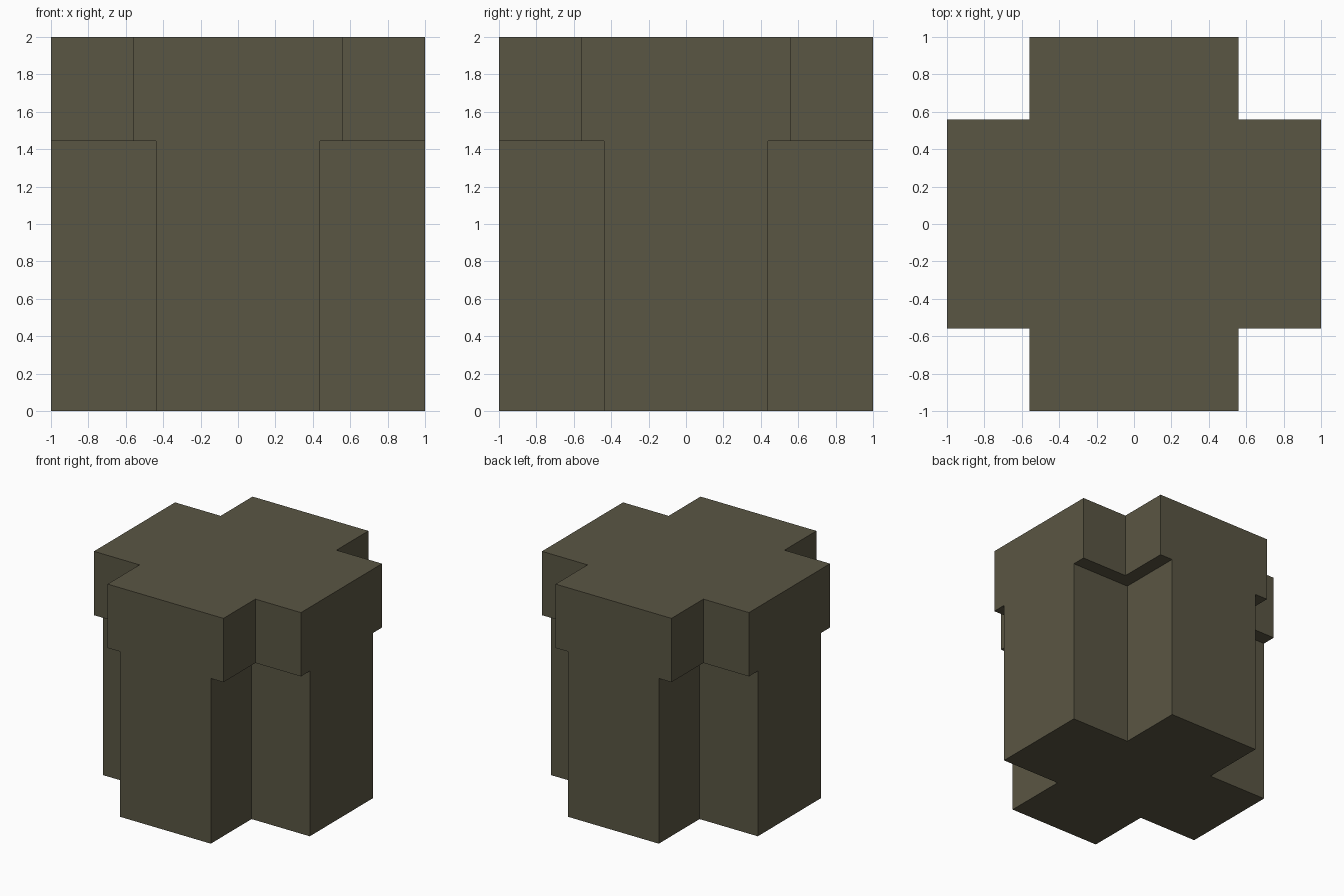
import bpy
import bmesh

cube = bpy.data.objects.get("Cube")
if cube:
    bpy.data.objects.remove(cube, do_unlink=True)

# Single flat colour
olive = bpy.data.materials.new("dark olive")
olive.use_nodes = True
colour = (0.102, 0.093, 0.057, 1.0)
olive.diffuse_color = colour
olive.node_tree.nodes["Principled BSDF"].inputs["Base Color"].default_value = colour


def cross_prism(name, half_width, bottom, top, reach=1.0):
    """Extrude a plus-shaped profile upward."""
    w, r = half_width, reach
    arm = [(r, -w), (r, w), (w, w)]
    outline = []
    for _ in range(4):
        outline += arm
        arm = [(-y, x) for x, y in arm]  # quarter turn

    bm = bmesh.new()
    base = bm.faces.new([bm.verts.new((x, y, bottom)) for x, y in outline])
    walls = bmesh.ops.extrude_face_region(bm, geom=[base], use_keep_orig=True)
    moved = [v for v in walls["geom"] if isinstance(v, bmesh.types.BMVert)]
    bmesh.ops.translate(bm, verts=moved, vec=(0, 0, top - bottom))
    bmesh.ops.recalc_face_normals(bm, faces=bm.faces)

    mesh = bpy.data.meshes.new(name)
    bm.to_mesh(mesh)
    bm.free()
    mesh.materials.append(olive)
    obj = bpy.data.objects.new(name, mesh)
    bpy.context.collection.objects.link(obj)
    return obj


# Slim-armed shaft below, wide-armed cap above
cross_prism("lower_shaft", 0.4375, 0.0, 1.4425)
cross_prism("upper_cap", 0.5595, 1.4425, 2.0)
